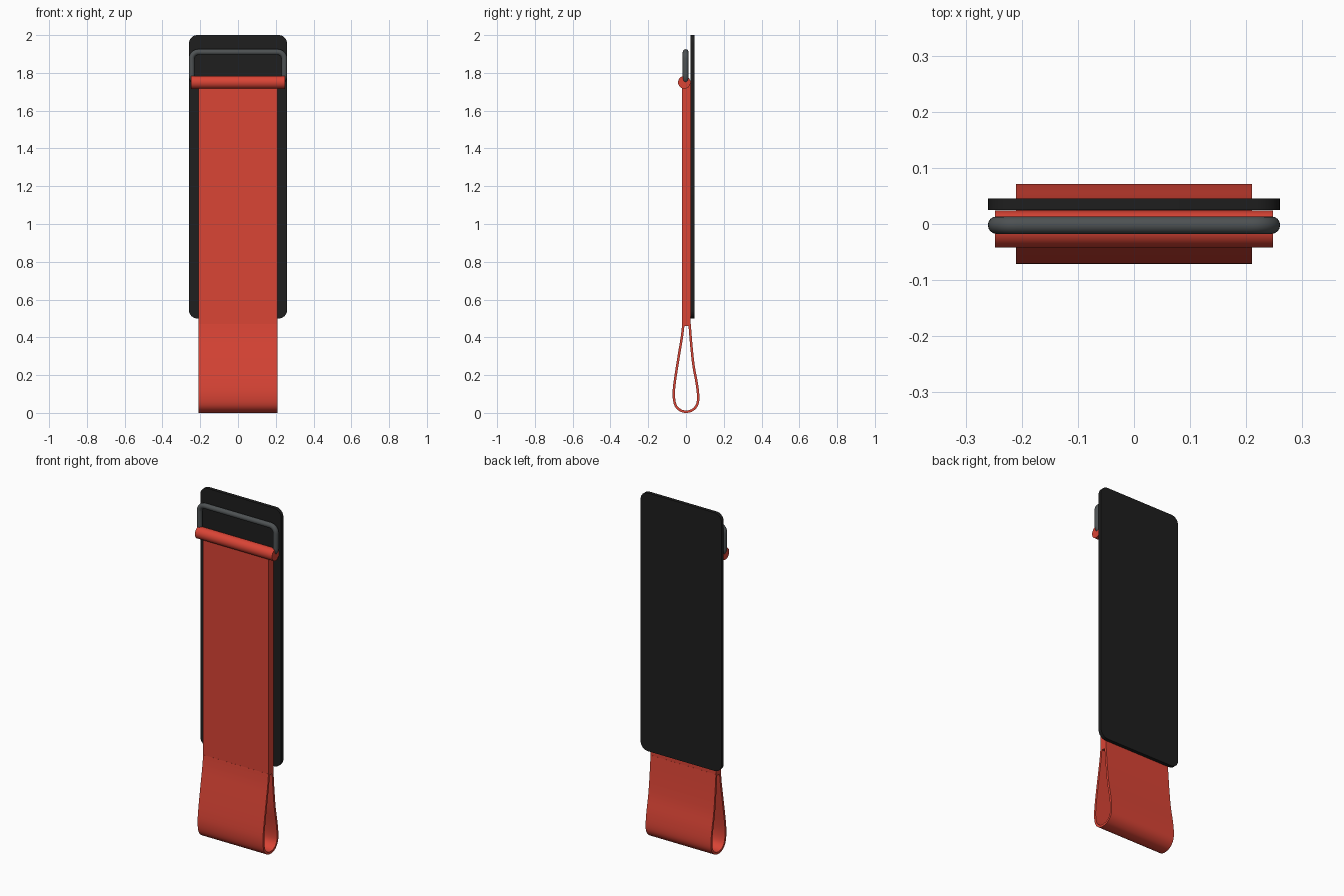
import bpy, bmesh, math
from mathutils import Vector

if "Cube" in bpy.data.objects:
    bpy.data.objects.remove(bpy.data.objects["Cube"])


def material(name, rgb):
    m = bpy.data.materials.new(name)
    m.diffuse_color = (*rgb, 1)
    m.use_nodes = True
    m.node_tree.nodes["Principled BSDF"].inputs["Base Color"].default_value = m.diffuse_color
    return m


RED = material("red fabric", (0.70, 0.058, 0.036))
BLACK = material("black backing", (0.013, 0.013, 0.013))
GREY = material("grey metal", (0.075, 0.083, 0.086))


def finish(bm, name, mat, smooth=True):
    bmesh.ops.recalc_face_normals(bm, faces=bm.faces)
    me = bpy.data.meshes.new(name)
    bm.to_mesh(me)
    bm.free()
    me.materials.append(mat)
    ob = bpy.data.objects.new(name, me)
    bpy.context.collection.objects.link(ob)
    if smooth:
        bpy.context.view_layer.objects.active = ob
        ob.select_set(True)
        bpy.ops.object.shade_smooth_by_angle(angle=math.radians(35))
        ob.select_set(False)
    return ob


def rounded_rect(x, z0, z1, r, n=8):
    """Outline in the x-z plane with rounded corners."""
    pts = []
    corners = [(x - r, z1 - r), (-x + r, z1 - r), (-x + r, z0 + r), (x - r, z0 + r)]
    for k, (cx, cz) in enumerate(corners):
        for i in range(n + 1):
            a = math.pi / 2 * (k + i / n)
            pts.append((cx + r * math.cos(a), cz + r * math.sin(a)))
    return pts


def prism(name, mat, outline, axis_point, a, b):
    """Extrude a closed outline from a to b; axis_point maps (u, v, t) to xyz."""
    bm = bmesh.new()
    rings = [[bm.verts.new(axis_point(u, v, t)) for u, v in outline] for t in (a, b)]
    n = len(outline)
    for ring in rings:
        bm.faces.new(ring)
    for i in range(n):
        j = (i + 1) % n
        bm.faces.new((rings[0][i], rings[0][j], rings[1][j], rings[1][i]))
    return finish(bm, name, mat)


def along_y(u, v, t):
    return (u, t, v)


def along_x(u, v, t):
    return (t, u, v)


# Backing panel
prism("backing_panel", BLACK, rounded_rect(0.26, 0.5, 2.0, 0.045), along_y, 0.025, 0.045)

# Flat double strap
prism("strap", RED, [(-0.02, 0.46), (0.025, 0.46), (0.025, 1.75), (-0.02, 1.75)],
      along_x, -0.21, 0.21)

# Rolled strap end around the buckle bar
roll = [(-0.009 + 0.033 * math.cos(i * math.tau / 32), 1.75 + 0.034 * math.sin(i * math.tau / 32))
        for i in range(32)]
prism("strap_roll", RED, roll, along_x, -0.248, 0.248)

# Buckle frame: round wire swept along a rounded rectangle
path = [Vector((x, -0.002, z)) for x, z in rounded_rect(0.245, 1.75, 1.91, 0.035)]
bm = bmesh.new()
rings = []
for i, p in enumerate(path):
    tangent = (path[(i + 1) % len(path)] - path[i - 1]).normalized()
    side = tangent.cross(Vector((0, 1, 0)))
    rings.append([bm.verts.new(p + 0.0155 * (side * math.cos(a) + Vector((0, math.sin(a), 0))))
                  for a in (k * math.tau / 16 for k in range(16))])
for i in range(len(rings)):
    A, B = rings[i - 1], rings[i]
    for k in range(16):
        bm.faces.new((A[k - 1], A[k], B[k], B[k - 1]))
finish(bm, "buckle_frame", GREY)

# Teardrop pull loop: smooth centre line, given thickness on both sides
ctrl = [(-0.014, 0.47), (-0.022, 0.40), (-0.040, 0.29), (-0.060, 0.16), (-0.0645, 0.09),
        (-0.055, 0.040), (-0.030, 0.014), (0.0, 0.0065), (0.032, 0.014), (0.057, 0.040),
        (0.0645, 0.08), (0.058, 0.15), (0.040, 0.25), (0.028, 0.36), (0.019, 0.47)]
ctrl = [Vector(p) for p in ctrl]
line = []
for i in range(len(ctrl) - 1):
    p0, p1, p2, p3 = ctrl[max(i - 1, 0)], ctrl[i], ctrl[i + 1], ctrl[min(i + 2, len(ctrl) - 1)]
    for s in range(5):
        t = s / 5
        line.append(0.5 * (2 * p1 + (p2 - p0) * t + (2 * p0 - 5 * p1 + 4 * p2 - p3) * t * t
                           + (3 * p1 - p0 - 3 * p2 + p3) * t ** 3))
line.append(ctrl[-1])
outer, inner = [], []
for i, p in enumerate(line):
    d = (line[min(i + 1, len(line) - 1)] - line[max(i - 1, 0)]).normalized()
    nrm = Vector((d.y, -d.x)) * 0.0065
    outer.append(p - nrm)
    inner.append(p + nrm)
bm = bmesh.new()
section = [[bm.verts.new((x, q.x, q.y)) for x in (-0.21, 0.21) for q in (o, n)]
           for o, n in zip(outer, inner)]
order = (0, 1, 3, 2)
for A, B in zip(section, section[1:]):
    for k in range(4):
        a, b = order[k - 1], order[k]
        bm.faces.new((A[a], A[b], B[b], B[a]))
for end in (section[0], section[-1]):
    bm.faces.new([end[k] for k in order])
finish(bm, "pull_loop", RED)
